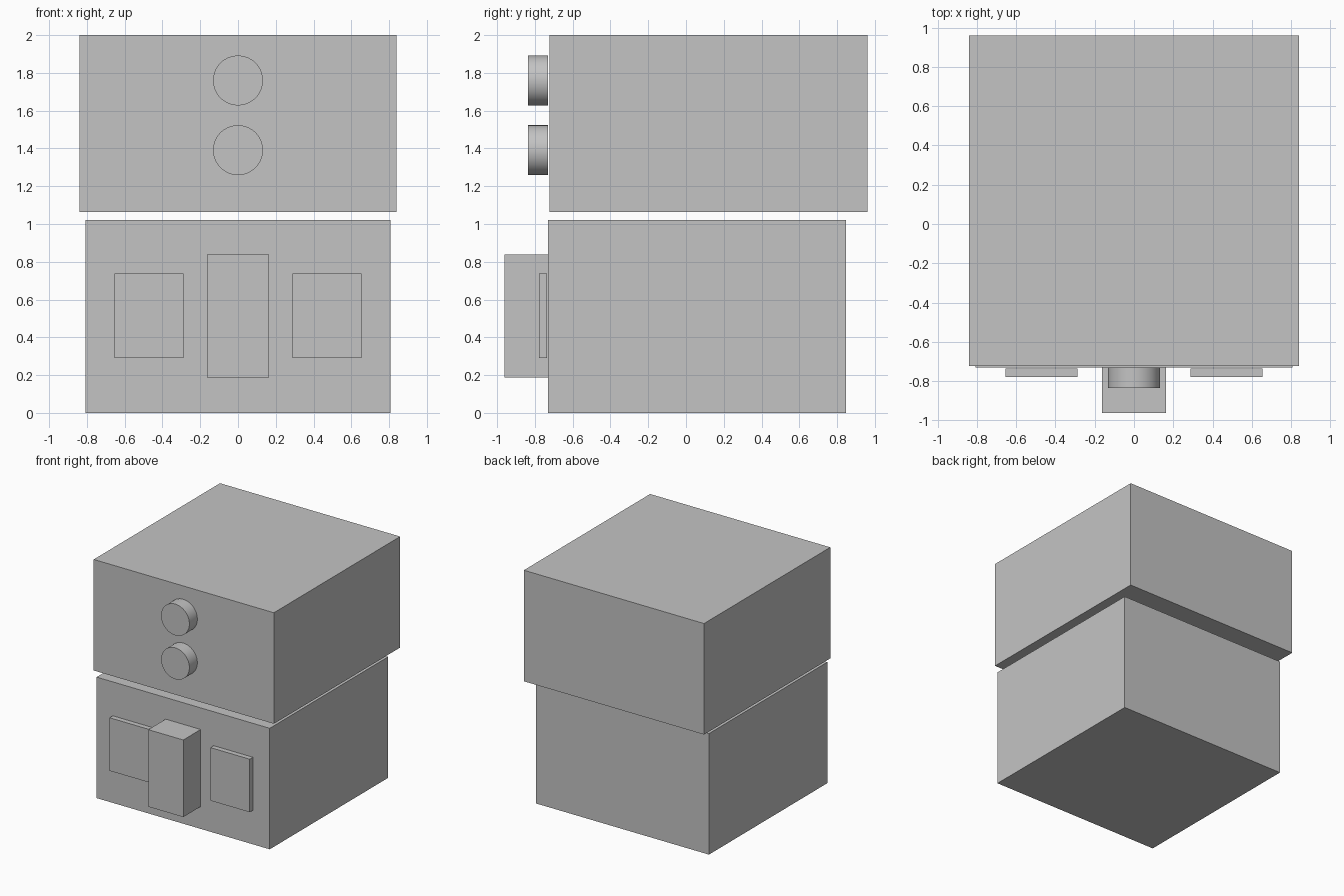
import bpy
import math

default = bpy.data.objects.get("Cube")
if default:
    bpy.data.objects.remove(default, do_unlink=True)

# One plain grey for the whole model
grey = bpy.data.materials.new("plain_grey")
grey.use_nodes = True
colour = (0.55, 0.55, 0.55, 1.0)
grey.diffuse_color = colour
bsdf = next(n for n in grey.node_tree.nodes if n.type == "BSDF_PRINCIPLED")
bsdf.inputs["Base Color"].default_value = colour


def finish(name):
    obj = bpy.context.object
    obj.name = name
    obj.data.name = name
    obj.data.materials.append(grey)
    bpy.ops.object.transform_apply(location=False, rotation=True, scale=True)
    return obj


def box(name, x, y, z):
    """Box spanning the given (low, high) ranges."""
    spans = (x, y, z)
    bpy.ops.mesh.primitive_cube_add(size=1, location=[(a + b) / 2 for a, b in spans])
    bpy.context.object.scale = [b - a for a, b in spans]
    return finish(name)


def knob(name, z):
    """Round button lying along y on the upper block's front."""
    front, back = -0.836, -0.73
    bpy.ops.mesh.primitive_cylinder_add(
        vertices=64, radius=0.132, depth=back - front,
        location=(0, (front + back) / 2, z), rotation=(math.pi / 2, 0, 0))
    finish(name)
    bpy.ops.object.shade_smooth_by_angle(angle=math.radians(30))


# Two stacked blocks with a narrow gap between them
box("lower_block", (-0.807, 0.807), (-0.73, 0.847), (0, 1.02))
box("upper_block", (-0.84, 0.84), (-0.722, 0.96), (1.064, 2))

# Buttons on the upper block
knob("upper_button", 1.76)
knob("lower_button", 1.391)

# Central projecting block and a panel on each side of it
box("centre_block", (-0.163, 0.163), (-0.962, -0.73), (0.188, 0.838))
for side, sign in (("left", 1), ("right", -1)):
    box(side + "_panel", sorted((sign * 0.288, sign * 0.654)),
        (-0.778, -0.735), (0.29, 0.737))
